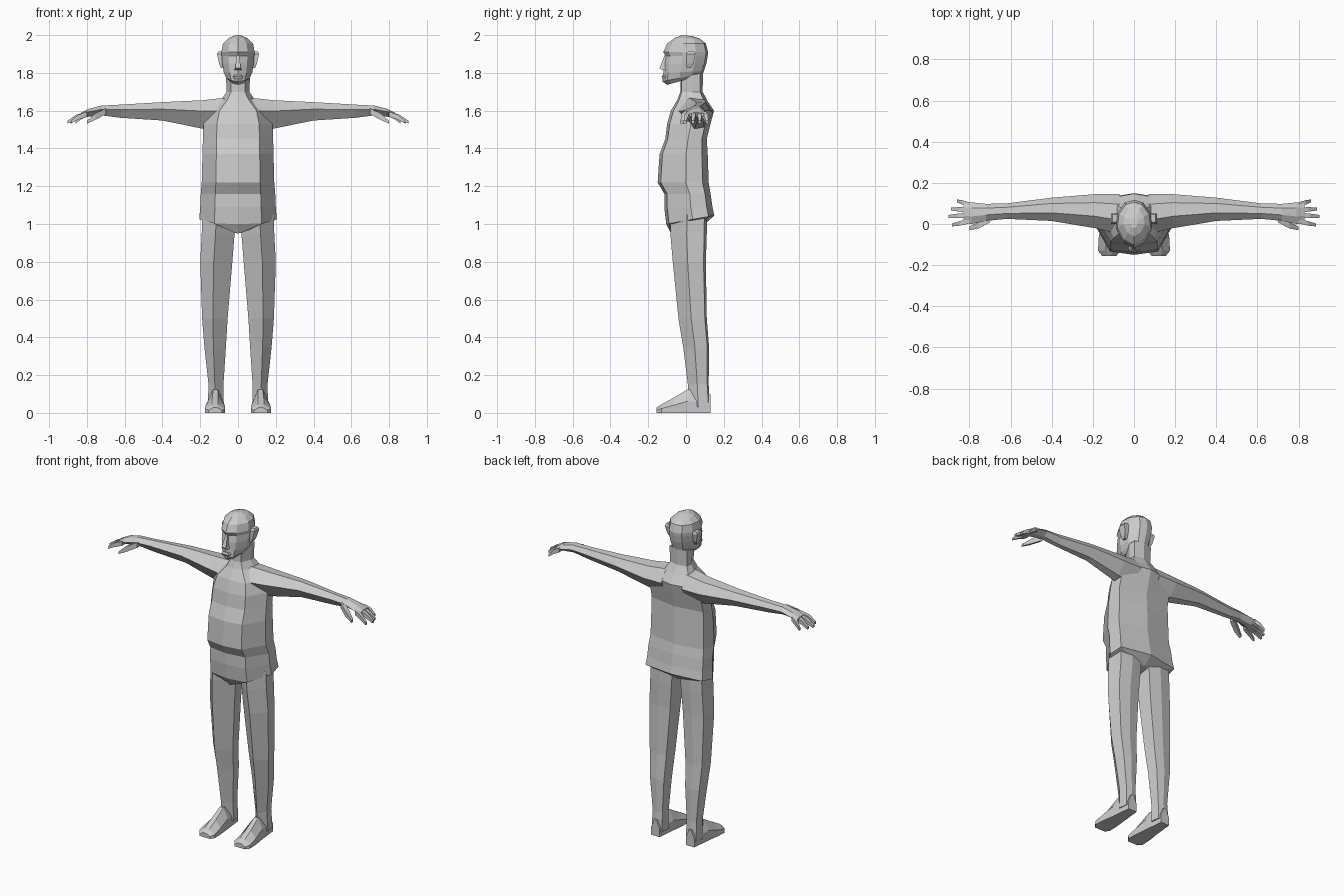
import bpy
import bmesh

default_cube = bpy.data.objects.get("Cube")
if default_cube:
    bpy.data.objects.remove(default_cube)

# One plain colour for the whole figure
grey = bpy.data.materials.new("plain_grey")
grey.use_nodes = True
colour = (0.6, 0.6, 0.6, 1)
grey.diffuse_color = colour
grey.node_tree.nodes["Principled BSDF"].inputs["Base Color"].default_value = colour


def lerp(start, end, factor):
    return start + (end - start) * factor


def make_ring(axis, shape, station, side):
    """Fit a unit outline into a box at one place along an axis.
    station = place, first axis from/to, second axis from/to, optional tilt"""
    place, a_from, a_to, b_from, b_to, *tilt = station
    points = []
    for u, v in shape:
        a, b = lerp(a_from, a_to, u), lerp(b_from, b_to, v)
        along = place + (tilt[0] * v if tilt else 0)
        point = {"x": (along, a, b), "y": (a, along, b), "z": (a, b, along)}[axis]
        points.append((point[0] * side, point[1], point[2]))
    return points


def loft(name, axis, shape, stations, side=1):
    """Skin a row of outlines into a closed, flat shaded body"""
    bm = bmesh.new()
    rings = [[bm.verts.new(p) for p in make_ring(axis, shape, s, side)]
             for s in stations]
    count = len(shape)
    for lower, upper in zip(rings, rings[1:]):
        for i in range(count):
            j = (i + 1) % count
            bm.faces.new((lower[i], lower[j], upper[j], upper[i]))
    bm.faces.new(rings[0])
    bm.faces.new(rings[-1])
    bmesh.ops.recalc_face_normals(bm, faces=bm.faces)
    mesh = bpy.data.meshes.new(name)
    bm.to_mesh(mesh)
    bm.free()
    mesh.materials.append(grey)
    obj = bpy.data.objects.new(name, mesh)
    bpy.context.collection.objects.link(obj)
    return obj


def symmetric(half):
    """Complete an outline whose right half runs from front to back"""
    full = [(0.5 + u / 2, v) for u, v in half]
    return full + [(0.5 - u / 2, v) for u, v in reversed(half[1:-1])]


def body_stations(rows):
    """Rows of height, front, back, half width, rise towards the back"""
    return [(z, -w, w, front, back, rise) for z, front, back, w, rise in rows]


box = [(0, 0), (1, 0), (1, 1), (0, 1)]
torso_shape = symmetric([(0, 0), (.61, .06), (1, .55), (.95, .88), (0, 1)])
head_shape = symmetric([(0, 0), (.58, .12), (1, .42), (.92, .72), (.5, .95), (0, 1)])
arm_shape = [(0, .62), (.35, 1), (.75, .95), (1, .55), (.7, .06), (.4, 0)]
leg_shape = [(.58, 0), (1, .45), (.92, .93), (.5, 1), (.08, .93), (0, .45)]
foot_shape = [(0, 0), (1, 0), (1, .5), (.65, 1), (.35, 1), (0, .5)]

# Torso with a belly fold, a loose hem and the neck
loft("torso", "z", torso_shape, body_stations([
    (.95, -.08, .1, .03, .05),
    (1, -.105, .15, .205, .045),
    (1.09, -.115, .14, .2, 0),
    (1.16, -.115, .13, .197, 0),
    (1.22, -.15, .12, .192, 0),
    (1.37, -.14, .115, .188, 0),
    (1.45, -.11, .11, .186, 0),
    (1.53, -.1, .13, .183, 0),
    (1.6, -.08, .148, .16, 0),
    (1.66, -.045, .115, .09, -.01),
    (1.7, -.03, .088, .06, 0),
    (1.78, -.03, .09, .064, .02),
]))

# Head with jaw, recessed eye line and crown
loft("head", "z", head_shape, body_stations([
    (1.737, -.1, .08, .045, .05),
    (1.755, -.125, .09, .062, .04),
    (1.8, -.12, .095, .076, .01),
    (1.85, -.118, .108, .083, 0),
    (1.89, -.108, .115, .086, 0),
    (1.91, -.12, .117, .088, 0),
    (1.955, -.1, .105, .08, 0),
    (1.985, -.06, .075, .052, -.005),
    (2, -.02, .03, .018, -.005),
]))

# Nose widening towards its tip, and thin lips
loft("nose", "z", box, body_stations([
    (1.815, -.128, -.08, .02, 0),
    (1.825, -.14, -.08, .015, 0),
    (1.895, -.113, -.08, .006, 0),
]))
loft("lips", "z", box, body_stations([
    (1.768, -.124, -.09, .02, 0),
    (1.78, -.129, -.09, .026, 0),
    (1.79, -.123, -.09, .018, 0),
]))

for side, label in ((1, "left"), (-1, "right")):
    # Ears, leaning outwards at the top
    loft(label + "_ear", "z", box, [
        (1.825, .07, .09, .005, .025),
        (1.85, .07, .1, 0, .04),
        (1.9, .07, .111, 0, .05),
        (1.912, .07, .105, .01, .045),
    ], side)

    # Arm from shoulder to palm
    loft(label + "_arm", "x", arm_shape, [
        (.07, -.05, .145, 1.49, 1.668),
        (.19, -.02, .145, 1.505, 1.655),
        (.4, .015, .128, 1.548, 1.645),
        (.62, .025, .1, 1.562, 1.632),
        (.72, .015, .098, 1.575, 1.627),
        (.79, 0, .105, 1.568, 1.61),
        (.83, .004, .106, 1.562, 1.59),
    ], side)

    # Four bent fingers fanning out
    fingers = {"index": (.015, -.005, .885), "middle": (.043, .037, .903),
               "ring": (.068, .073, .89), "little": (.093, .112, .86)}
    for finger, (root, tip, reach) in fingers.items():
        middle = lerp(root, tip, .6)
        loft(f"{label}_{finger}_finger", "x", box, [
            (.8, root - .012, root + .012, 1.568, 1.596),
            (lerp(.8, reach, .55), middle - .011, middle + .011, 1.552, 1.578),
            (reach, tip - .007, tip + .007, 1.532, 1.547),
        ], side)

    # Thumb pointing forward and down
    loft(label + "_thumb", "x", box, [
        (.7, .008, .04, 1.58, 1.612),
        (.755, -.022, .01, 1.552, 1.586),
        (.8, -.03, -.012, 1.53, 1.546),
    ], side)

    # Leg from hip to ankle
    loft(label + "_leg", "z", leg_shape, [
        (1.05, .012, .188, -.08, .11),
        (.95, .018, .192, -.083, .11),
        (.8, .03, .2, -.07, .105),
        (.5, .055, .19, -.04, .11),
        (.35, .064, .178, -.015, .122),
        (.15, .077, .156, .01, .12),
        (.03, .075, .16, .015, .127),
    ], side)

    # Foot, wide at the toes and narrow at the heel
    loft(label + "_foot", "y", foot_shape, [
        (.13, .09, .148, 0, .1),
        (.01, .078, .16, 0, .125),
        (-.07, .07, .172, 0, .078),
        (-.13, .068, .175, 0, .045),
        (-.155, .085, .155, 0, .028),
    ], side)
